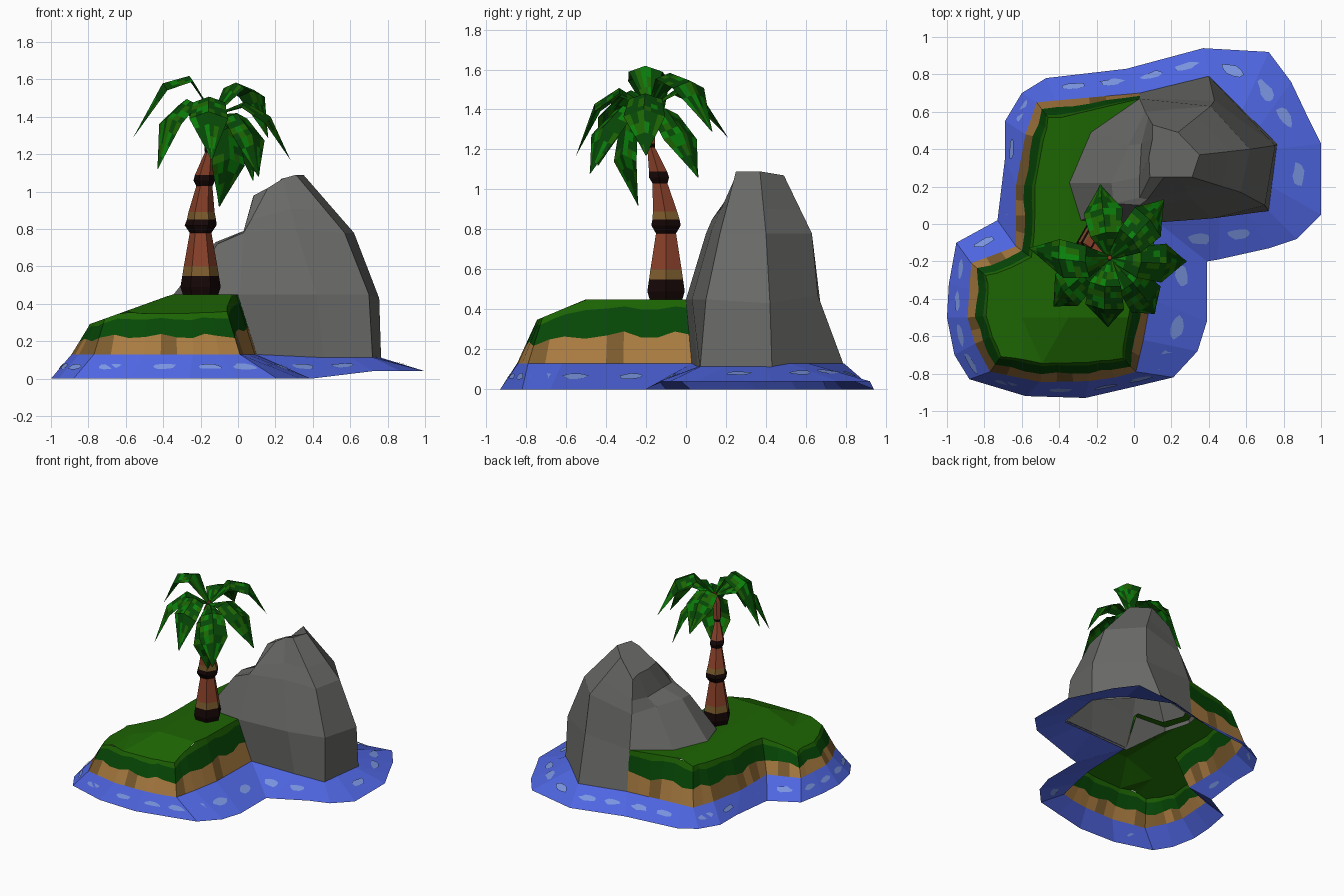
import bpy, bmesh, math, random
from mathutils import Vector as V

if "Cube" in bpy.data.objects:
    bpy.data.objects.remove(bpy.data.objects["Cube"])

rng = random.Random(4)
COLOURS = {
    "water_blue": (.078, .132, .75), "foam_blue": (.195, .30, .75),
    "sand": (.40, .20, .052), "tan": (.205, .108, .027),
    "dark_green": (.002, .064, .002), "grass_green": (.012, .128, .001),
    "leaf_green": (.003, .21, .003), "rock_grey": (.14, .14, .135),
    "bark_brown": (.25, .052, .023), "bark_black": (.008, .002, .002)}
MATS = {}
for name, c in COLOURS.items():
    MATS[name] = bpy.data.materials.new(name)
    MATS[name].diffuse_color = (*c, 1)


def finish(name, bm, mats):
    me = bpy.data.meshes.new(name)
    bm.to_mesh(me)
    bm.free()
    for m in mats:
        me.materials.append(MATS[m])
    ob = bpy.data.objects.new(name, me)
    bpy.context.collection.objects.link(ob)
    return ob


def strip(bm, rings, closed, rule=lambda level, i: 0):
    """Skin rings of points, listed clockwise from above, lowest ring first."""
    vs = [[bm.verts.new(p) for p in r] for r in rings]
    n = len(rings[0])
    for k in range(len(rings) - 1):
        for i in range(n if closed else n - 1):
            j = (i + 1) % n
            f = bm.faces.new((vs[k][i], vs[k + 1][i], vs[k + 1][j], vs[k][j]))
            f.material_index = rule(k, i)
    return vs


# Shoreline (x, y) paired with the outer water edge (x, y), clockwise
EDGE = [
    (.10, .03, .39, -.20), (.09, -.40, .39, -.52), (.05, -.62, .34, -.68),
    (.01, -.79, .21, -.82), (-.10, -.82, 0, -.87), (-.24, -.84, -.26, -.93),
    (-.50, -.845, -.58, -.92), (-.77, -.79, -.88, -.83), (-.85, -.64, -.96, -.70),
    (-.89, -.50, -1, -.50), (-.88, -.35, -.99, -.32), (-.87, -.21, -.95, -.10),
    (-.63, -.12, -.73, .02), (-.63, .21, -.69, .35), (-.58, .48, -.69, .55),
    (-.52, .65, -.60, .70), (-.42, .66, -.47, .78), (.03, .70, -.04, .83),
    (.40, .79, .37, .94), (.58, .61, .72, .92), (.67, .52, .84, .76),
    (.76, .43, .93, .57), (.755, .40, 1, .43), (.735, .20, 1, .05),
    (.715, .075, .87, -.08), (.60, .07, .72, -.13), (.46, .065, .45, -.19)]
LAND_POINTS = 18  # the first part of the shoreline borders land, the rest rock

# Water skirt
inner = [V((a, b, .13 if a < .2 or b > .5 else .115)) for a, b, _, _ in EDGE]
outer = [V((c, d, .04 * min(1, max(0, (c - .39) / .33)))) for _, _, c, d in EDGE]
bm = bmesh.new()
strip(bm, [outer, inner], True)
finish("water_skirt", bm, ["water_blue"])

# Foam patches laid on the skirt
bm = bmesh.new()
for i in range(len(EDGE)):
    j = (i + 1) % len(EDGE)
    a, b, c, d = outer[i], outer[j], inner[i], inner[j]
    length = ((a + c) - (b + d)).length / 2
    if length < .15:
        continue
    nrm = (c - a).cross(b - a).normalized()
    for s in (.28, .74) if length > .4 else (.5,):
        pts = []
        for k in range(10):
            t = k * math.tau / 10
            r = rng.uniform(.75, 1.15)
            u, v = s + .066 / length * r * math.cos(t), .48 + .12 * r * math.sin(t)
            pts.append(a.lerp(b, u).lerp(c.lerp(d, u), v) + nrm * .005)
        bm.faces.new([bm.verts.new(p) for p in reversed(pts)])
finish("foam_patches", bm, ["foam_blue"])


# Land: banded bank with a wavy turf edge, then a grass cap
def ground(x, y):
    return min(.45, .30 + .36 * (x + .77), .35 + .42 * (y + .74))


shore = []
for p, q in zip(inner[:LAND_POINTS - 1], inner[1:LAND_POINTS]):
    n = max(1, round((q - p).length / .09))
    shore += [p.lerp(q, k / n) for k in range(n)]
shore.append(inner[LAND_POINTS - 1])
rings = [[], [], [], []]
for i, p in enumerate(shore):
    d = shore[min(i + 2, len(shore) - 1)] - shore[max(i - 2, 0)]
    inset = .10
    if p.y > .6 and p.x > -.45:  # the bank steepens where it meets the rock
        inset = .10 - .07 * (p.x + .45) / .48
    rim = p + V((d.y, -d.x, 0)).normalized() * inset
    rim.z = ground(rim.x, rim.y)
    wave = .06 * math.sin(i * 1.9)
    for ring, t in zip(rings, (0, .44 + wave, .86 + wave * .5, 1)):
        ring.append(p.lerp(rim, t))
bm = bmesh.new()
strip(bm, rings, False,
      lambda k, i: (1 if rng.random() < .33 else 0) if k == 0 else k + 1)
finish("land_bank", bm, ["sand", "tan", "dark_green", "grass_green"])

bm = bmesh.new()
under_rock = [(-.18, .47), (-.28, .23), (-.22, .07), (0, .05)]
loop = [(p.x, p.y) for p in rings[3]] + under_rock
bm.faces.new([bm.verts.new((x, y, 0)) for x, y in reversed(loop)])
cuts = [(0, x) for x in (-.6, -.35, -.12)] + [(1, y) for y in (-.5, -.25, .05, .35)]
for axis, at in cuts:
    co, no = V((0, 0, 0)), V((0, 0, 0))
    co[axis], no[axis] = at, 1
    bmesh.ops.bisect_plane(bm, geom=bm.verts[:] + bm.edges[:] + bm.faces[:],
                           plane_co=co, plane_no=no)
bmesh.ops.triangulate(bm, faces=bm.faces[:])
for v in bm.verts:
    v.co.z = ground(v.co.x, v.co.y)
bmesh.ops.recalc_face_normals(bm, faces=bm.faces[:])
if sum(f.normal.z for f in bm.faces) < 0:
    bmesh.ops.reverse_faces(bm, faces=bm.faces[:])
finish("grass_cap", bm, ["grass_green"])

# Rock columns, counterclockwise: base, middle, shoulder, (ledge), top
ROCK = [
    ((.72, .07, .10), (.70, .10, .45), (.57, .17, .78), (.31, .25, 1.09)),
    ((.765, .43, .11), (.755, .42, .43), (.62, .40, .78), (.35, .37, 1.09)),
    ((.40, .79, .12), (.43, .66, .47), (.41, .63, .78), (.235, .49, 1.07)),
    ((.03, .70, .12), (.03, .67, .45), (.06, .60, .70), (.10, .53, .94)),
    ((-.24, .50, .36), (-.23, .49, .45), (-.03, .42, .72), (.04, .43, .78), (.10, .46, .96)),
    ((-.35, .22, .42), (-.345, .22, .45), (-.12, .22, .73), (.03, .25, .79), (.08, .36, .97)),
    ((-.29, .01, .42), (-.28, .02, .46), (-.11, .11, .72), (.03, .14, .79), (.085, .25, .98)),
    ((.10, .03, .11), (.01, 0, .45), (.03, .10, .78), (.07, .13, .85), (.16, .25, 1.02)),
    ((.46, .06, .10), (.42, .03, .45), (.31, .13, .80), (.24, .25, 1.07))]
columns = []
for c in ROCK:
    c = [V(p) for p in c]
    if len(c) == 4:
        c.insert(3, c[2].lerp(c[3], .4))
    columns.append(c)
bm = bmesh.new()
vs = strip(bm, [[c[k] for c in reversed(columns)] for k in range(5)], True)
bm.faces.new(list(reversed(vs[4])))
finish("rock", bm, ["rock_grey"])

# Trunk rings: height, radius, centre x, centre y, material of the band above
TRUNK = [
    (.42, .085, -.20, -.10, 1), (.49, .108, -.20, -.10, 1), (.55, .098, -.20, -.10, 2),
    (.60, .09, -.20, -.10, 0), (.78, .058, -.20, -.10, 1), (.82, .085, -.20, -.10, 1),
    (.85, .078, -.195, -.10, 2), (.89, .07, -.195, -.105, 0), (1.03, .043, -.18, -.13, 1),
    (1.06, .058, -.18, -.135, 1), (1.09, .052, -.178, -.14, 0),
    (1.21, .022, -.155, -.175, 1), (1.23, .030, -.15, -.18, 0), (1.36, .030, -.14, -.19, 0),
    (1.43, .012, -.13, -.18, 0)]
bm = bmesh.new()
SIDES = 6
rings = [[(x + r * math.cos(-i * math.tau / SIDES), y + r * math.sin(-i * math.tau / SIDES), z)
          for i in range(SIDES)] for z, r, x, y, _ in TRUNK]
vs = strip(bm, rings, True, lambda k, i: TRUNK[k][4])
bm.faces.new(list(reversed(vs[-1])))
finish("palm_trunk", bm, ["bark_brown", "bark_black", "tan"])

# Palm fronds: arch point and tip for each; three angular panels folded on the rib
CROWN = V((-.13, -.18, 1.41))
FRONDS = [
    ((-.33, -.20, 1.63), (-.56, -.13, 1.29)), ((-.33, -.32, 1.47), (-.43, -.44, 1.12)),
    ((-.16, -.40, 1.49), (-.14, -.55, 1.17)), ((.04, -.37, 1.38), (.11, -.48, 1.08)),
    ((-.04, -.32, 1.27), (-.10, -.24, .92)), ((.11, -.21, 1.46), (.28, -.20, 1.17)),
    ((.04, -.03, 1.59), (.16, .13, 1.29)), ((-.16, .02, 1.50), (-.18, .21, 1.26)),
    ((.03, -.06, 1.36), (.08, .06, 1.06))]
WIDTHS = (.012, .085, .105, 0)
PARTS = 4  # strips per panel, so that the blotches stay small
for n, (arch, tip) in enumerate(FRONDS):
    arch, tip = V(arch), V(tip)
    ctrl = 2 * arch - (CROWN + tip) / 2
    out = arch - CROWN
    out.z = 0
    out.normalize()
    side = out.cross(V((0, 0, 1)))
    knots = []
    for k, w in enumerate(WIDTHS):
        t = k / 3
        mid = CROWN.lerp(ctrl, t).lerp(ctrl.lerp(tip, t), t)
        drop = V((0, 0, -.35 * w)) - out * .15 * w
        knots.append([mid + side * w * s + drop * abs(s)
                      for s in (-1, -.67, -.33, 0, .33, .67, 1)])
    rows = [[p.lerp(q, m / PARTS) for p, q in zip(knots[k], knots[k + 1])]
            for k in range(3) for m in range(PARTS)]
    rows.append([p + side * .001 * (i - 3) for i, p in enumerate(knots[3])])
    bm = bmesh.new()
    strip(bm, rows, False, lambda k, i: rng.choices((0, 1, 2), (.56, .24, .2))[0])
    bm.normal_update()
    if sum(f.normal.z for f in bm.faces) < 0:
        bmesh.ops.reverse_faces(bm, faces=bm.faces[:])
    finish(f"palm_frond_{n + 1}", bm, ["dark_green", "grass_green", "leaf_green"])

for m in bpy.data.materials:
    if m.users and not m.is_grease_pencil:
        m.use_nodes = True
        m.node_tree.nodes["Principled BSDF"].inputs["Base Color"].default_value = m.diffuse_color
